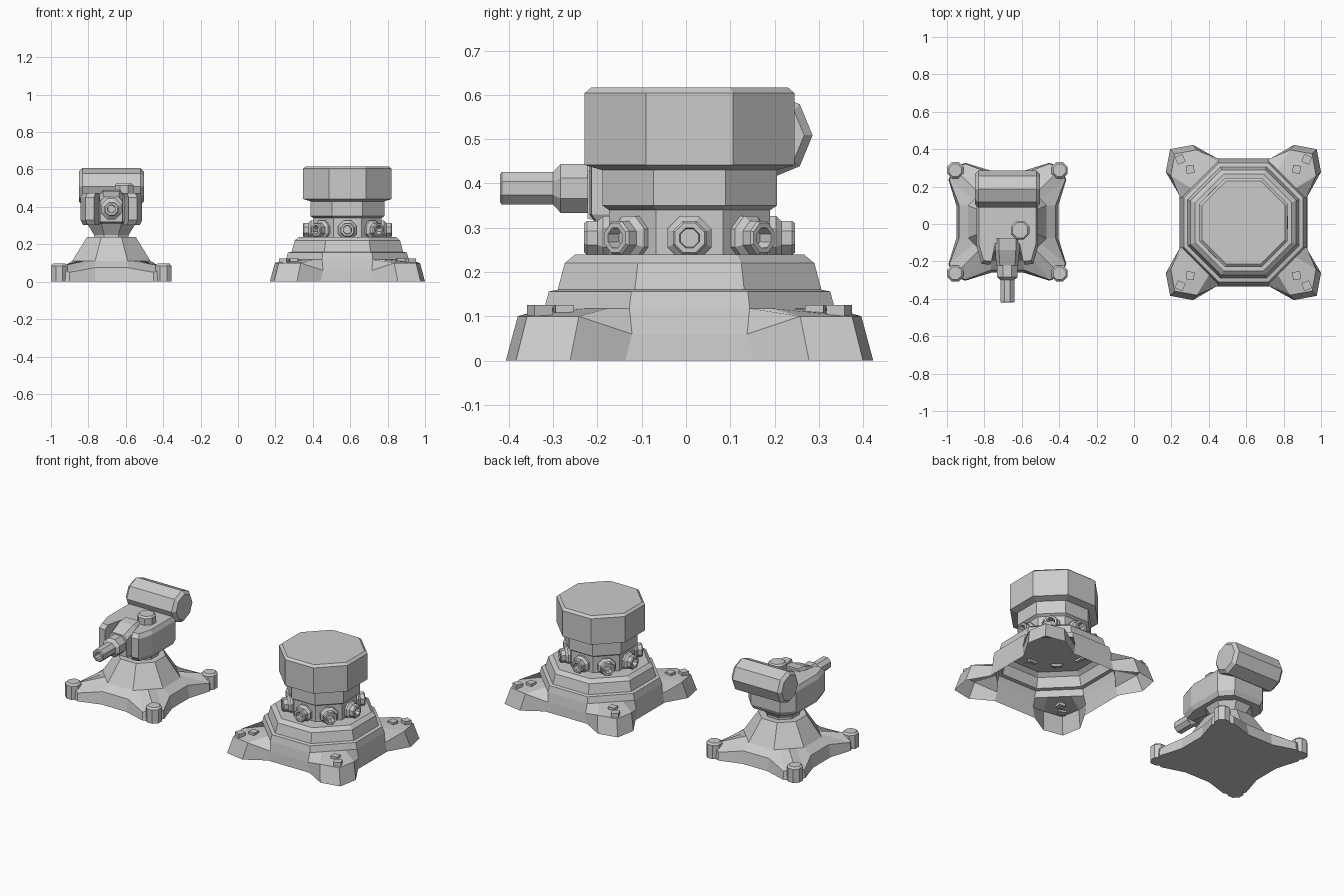
import bpy, bmesh, math
from mathutils import Matrix, Vector

if "Cube" in bpy.data.objects:
    bpy.data.objects.remove(bpy.data.objects["Cube"])

RIGHT = Vector((0.585, 0.008, 0))
LEFT = Vector((-0.677, 0.012, 0))
T = math.tan(math.pi / 8)


def loft(name, rings, matrix, bottom=True, top=True):
    """Skin a stack of equal-length point rings."""
    bm = bmesh.new()
    rows = [[bm.verts.new(p) for p in r] for r in rings]
    n = len(rows[0])
    for a, b in zip(rows, rows[1:]):
        for i in range(n):
            j = (i + 1) % n
            bm.faces.new((a[i], a[j], b[j], b[i]))
    if bottom:
        bm.faces.new(rows[0][::-1])
    if top:
        bm.faces.new(rows[-1])
    bmesh.ops.recalc_face_normals(bm, faces=bm.faces)
    me = bpy.data.meshes.new(name)
    bm.to_mesh(me)
    bm.free()
    ob = bpy.data.objects.new(name, me)
    bpy.context.collection.objects.link(ob)
    ob.matrix_world = matrix
    return ob


def lathe(name, profile, matrix, n=8, phase=0.5):
    """Faceted lathe about local z; profile is (radius, height)."""
    rings = [[(r * math.cos(2 * math.pi * (i + phase) / n),
               r * math.sin(2 * math.pi * (i + phase) / n), z) for i in range(n)]
             for r, z in profile]
    return loft(name, rings, matrix)


def star_ring(notch, tips):
    """One corner (notch, three tip points, mirrored notch) repeated four times."""
    corner = [notch] + tips + [(notch[1], notch[0], notch[2])]
    return [Matrix.Rotation(-k * math.pi / 2, 3, 'Z') @ Vector(p)
            for k in range(4) for p in corner]


def oct_ring(a, z):
    """Octagon with apothem a, subdivided to match star_ring."""
    p, q = Vector((a * T, a, z)), Vector((a, a * T, z))
    return star_ring(tuple(p), [p.lerp(q, f) for f in (.25, .5, .75)])


def at(base, x=0, y=0, z=0):
    return Matrix.Translation(base + Vector((x, y, z)))


def box(name, size, matrix):
    x, y, z = (s / 2 for s in size)
    loft(name, [[(-x, -y, h), (x, -y, h), (x, y, h), (-x, y, h)] for h in (-z, z)], matrix)


# Right unit: hollow stepped base with four flared feet
loft("drum_base_shell", [
    star_ring((.145, .342, 0), [(.27, .415, 0), (.392, .392, 0), (.415, .27, 0)]),
    star_ring((.13, .337, .06), [(.25, .388, .10), (.367, .367, .10), (.388, .25, .10)]),
    oct_ring(.328, .118), oct_ring(.318, .156), oct_ring(.298, .16),
    oct_ring(.282, .22), oct_ring(.258, .24)],
    at(RIGHT), bottom=False)

# Right unit: octagonal neck and drum head
C = 1 / math.cos(math.pi / 8)
lathe("drum_head", [(a * C, z) for a, z in (
    (.182, .24), (.182, .34), (.197, .35), (.197, .43), (.237, .442),
    (.237, .604), (.222, .617))], at(RIGHT))

# Right unit: ring of eight hollow ports
for k in range(8):
    m = (at(RIGHT, z=.277) @ Matrix.Rotation(k * math.pi / 4, 4, 'Z')
         @ Matrix.Rotation(math.pi / 2, 4, 'Y'))
    lathe("port_%d" % k, [(.054, .175), (.054, .195), (.041, .208), (.041, .232),
                          (.036, .238), (.024, .238), (.022, .205)], m)

# Right unit: pair of blocks on each foot
for sx in (-1, 1):
    for sy in (-1, 1):
        for d, s, turn in ((.338, .044, .4), (.284, .042, .1)):
            box("foot_block", (s, s, .03),
                at(RIGHT, sx * d, sy * d, .11) @ Matrix.Rotation(-turn * sx * sy, 4, 'Z'))

# Left unit: solid four-armed base with frustum
loft("gun_base", [
    star_ring((.085, .272, 0), [(.225, .315, 0), (.29, .29, 0), (.315, .225, 0)]),
    star_ring((.088, .258, .075), [(.225, .31, .05), (.283, .283, .08), (.31, .225, .05)]),
    oct_ring(.21, .11), oct_ring(.13, .24)], at(LEFT))

# Left unit: corner feet
for sx in (-1, 1):
    for sy in (-1, 1):
        lathe("foot_peg", [(.047, 0), (.047, .085), (.036, .096)],
              at(LEFT, sx * .279, sy * .276))

# Left unit: flared neck
lathe("gun_neck", [(.1, .235), (.1, .25), (.14, .31)], at(LEFT))

# Left unit: U-shaped turret body with forward cheeks
half = [(.10, .17), (.165, .10), (.165, -.13), (.138, -.225), (.092, -.23), (.07, -.125)]
plan = half + [(-x, y) for x, y in half[::-1]]
loft("gun_body", [[(x * s, y * s, z) for x, y in plan]
                  for s, z in ((.92, .303), (1, .33), (1, .45), (.92, .475))], at(LEFT))

# Left unit: gun housing wedge between the cheeks
loft("gun_housing", [[(-w, y, lo), (w, y, lo), (w, y, hi - .025), (w - .02, y, hi),
                      (-w + .02, y, hi), (-w, y, hi - .025)]
                     for y, w, lo, hi in ((-.09, .065, .31, .49), (-.15, .065, .31, .485),
                                          (-.235, .06, .32, .452))], at(LEFT))

# Left unit: barrel with collar and bored muzzle
lathe("gun_barrel", [(.06, .20), (.06, .295), (.04, .312), (.04, .428), (.034, .432),
                     (.022, .432), (.02, .38)],
      at(LEFT, z=.389) @ Matrix.Rotation(math.pi / 2, 4, 'X'))

# Left unit: rear transverse drum
lathe("rear_drum", [(.08, -.174), (.099, -.155), (.099, .155), (.08, .174)],
      at(LEFT, y=.175, z=.509) @ Matrix.Rotation(math.pi / 2, 4, 'Y'), phase=0)

# Left unit: small cap on the turret roof
lathe("roof_cap", [(.054, .46), (.054, .515), (.044, .526)], at(LEFT, .068, -.045))
